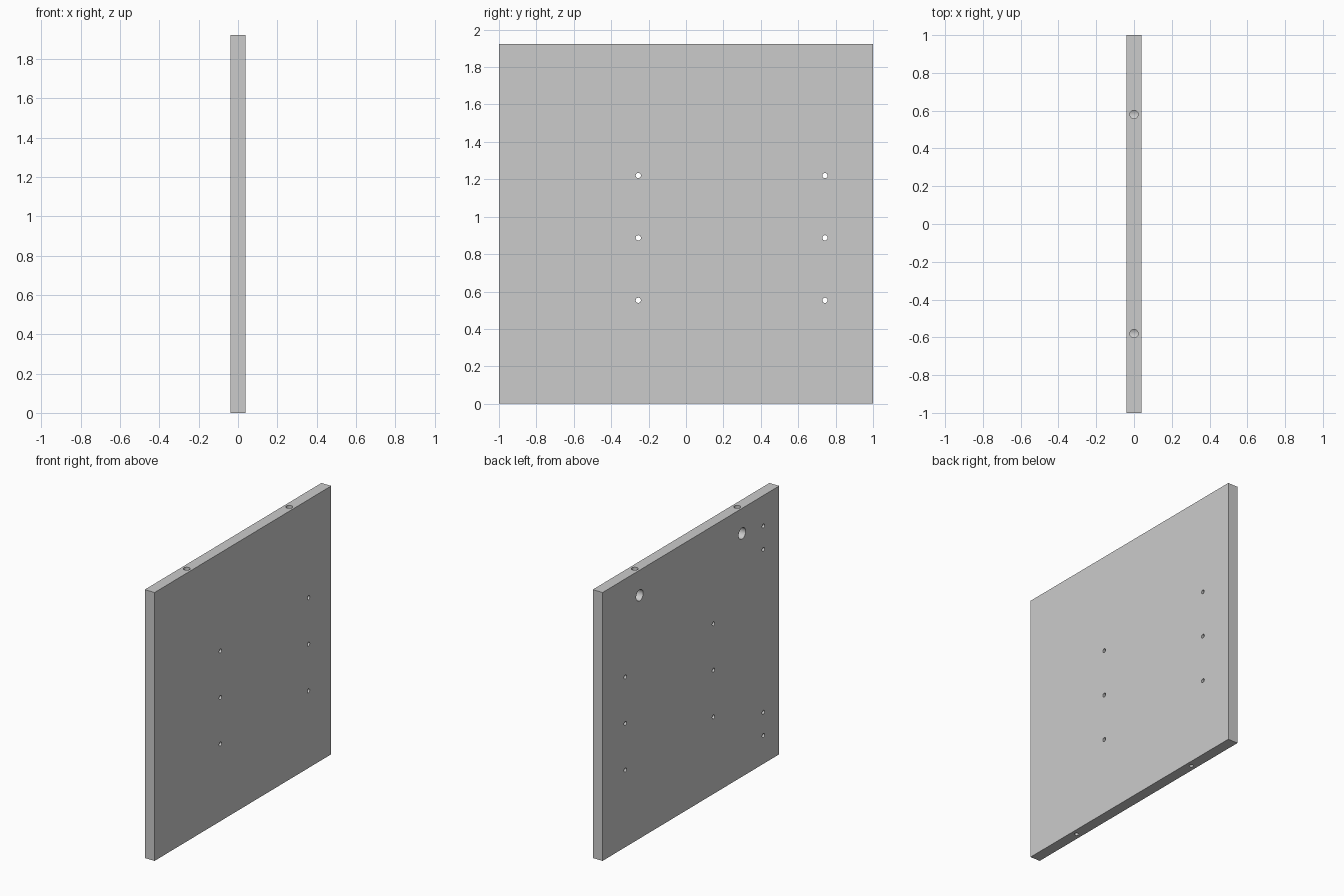
import bpy
from math import pi

if "Cube" in bpy.data.objects:
    bpy.data.objects.remove(bpy.data.objects["Cube"])

T, W, H = 0.078, 2.0, 1.923      # thickness, width, height
HALF = T / 2

# Main board
bpy.ops.mesh.primitive_cube_add(size=1, location=(0, 0, H / 2))
panel = bpy.context.object
panel.name = "side_panel"
panel.scale = (T, W, H)
bpy.ops.object.transform_apply(location=True, rotation=False, scale=True)


def drill(axis, start, end, a, b, radius, sides=32):
    """Bore a round hole from start to end along x (at y=a, z=b) or z (at x=a, y=b)."""
    mid = (start + end) / 2
    loc = (mid, a, b) if axis == "x" else (a, b, mid)
    rot = (0, pi / 2, 0) if axis == "x" else (0, 0, 0)
    bpy.ops.mesh.primitive_cylinder_add(vertices=sides, radius=radius,
                                        depth=end - start, location=loc, rotation=rot)
    cutter = bpy.context.object
    cutter.hide_render = True
    mod = panel.modifiers.new("hole", "BOOLEAN")
    mod.operation, mod.solver, mod.object = "DIFFERENCE", "EXACT", cutter
    bpy.context.view_layer.objects.active = panel
    bpy.ops.object.modifier_apply(modifier=mod.name)
    bpy.data.objects.remove(cutter)


# Shelf pin holes, right through the board
for y in (-0.255, 0.743):
    for z in (0.553, 0.887, 1.22):
        drill("x", -0.1, 0.1, y, z, 0.014)

# Blind hinge plate holes on the inner (-x) face
for z in (0.203, 0.37, 1.537, 1.704):
    drill("x", -0.1, -HALF + 0.06, -0.82, z, 0.014)

for y in (-0.58, 0.58):
    # Cam lock pocket, met by a bolt bore from the top edge
    drill("x", -0.1, 0.024, y, 1.743, 0.04, 48)
    drill("z", 1.743, H + 0.1, 0, y, 0.022)
    # Pilot hole in the bottom edge
    drill("z", -0.1, 0.15, 0, y, 0.014)

# Smooth bores, sharp edges
bpy.ops.object.select_all(action="DESELECT")
panel.select_set(True)
bpy.context.view_layer.objects.active = panel
bpy.ops.object.shade_smooth_by_angle()
